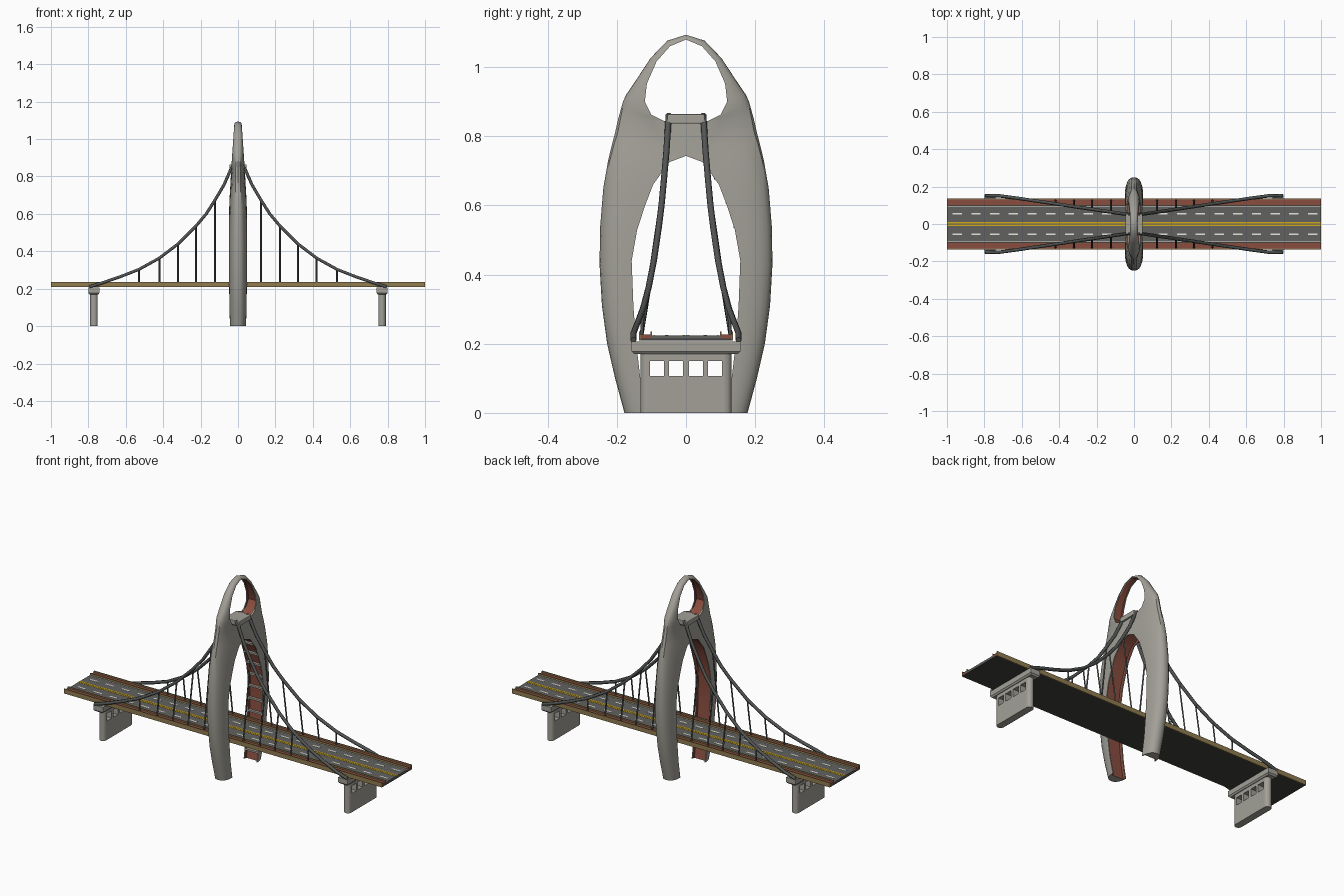
import bpy, bmesh, math
from mathutils import Vector

if "Cube" in bpy.data.objects:
    bpy.data.objects.remove(bpy.data.objects["Cube"])


def mat(name, r, g, b):
    m = bpy.data.materials.new(name)
    m.diffuse_color = (r, g, b, 1)
    m.use_nodes = True
    m.node_tree.nodes["Principled BSDF"].inputs["Base Color"].default_value = m.diffuse_color
    return m


CONCRETE = mat("concrete", .36, .35, .31)
RED = mat("brick_red", .25, .075, .05)
ROAD = mat("asphalt", .12, .12, .115)
UNDER = mat("dark_underside", .05, .05, .048)
STEEL = mat("dark_steel", .085, .09, .09)
YELLOW = mat("yellow_paint", .65, .40, .01)
WHITE = mat("white_paint", .8, .8, .78)
TAN = mat("tan_rail", .28, .20, .08)


def finish(name, bm, *mats):
    me = bpy.data.meshes.new(name)
    bmesh.ops.recalc_face_normals(bm, faces=bm.faces)
    bm.to_mesh(me)
    bm.free()
    for m in mats:
        me.materials.append(m)
    ob = bpy.data.objects.new(name, me)
    bpy.context.collection.objects.link(ob)
    return ob


def smooth(ob, deg=35):
    bpy.ops.object.select_all(action='DESELECT')
    ob.select_set(True)
    bpy.context.view_layer.objects.active = ob
    bpy.ops.object.shade_smooth_by_angle(angle=math.radians(deg))


def boxes(name, m, items, bevel=0):
    """items: (x0, x1, y0, y1, z0, z1)"""
    bm = bmesh.new()
    for x0, x1, y0, y1, z0, z1 in items:
        vs = bmesh.ops.create_cube(bm, size=1)['verts']
        for v in vs:
            v.co = ((x0 + x1) / 2 + v.co.x * (x1 - x0),
                    (y0 + y1) / 2 + v.co.y * (y1 - y0),
                    (z0 + z1) / 2 + v.co.z * (z1 - z0))
    if bevel:
        bmesh.ops.bevel(bm, geom=bm.edges[:], offset=bevel, segments=2,
                        affect='EDGES', profile=.5)
    return finish(name, bm, m)


def tubes(name, m, paths, r, res):
    cu = bpy.data.curves.new(name, 'CURVE')
    cu.dimensions = '3D'
    cu.bevel_depth = r
    cu.bevel_resolution = res
    cu.use_fill_caps = True
    for path in paths:
        sp = cu.splines.new('POLY')
        sp.points.add(len(path) - 1)
        for p, co in zip(sp.points, path):
            p.co = (*co, 1)
    cu.materials.append(m)
    ob = bpy.data.objects.new(name, cu)
    bpy.context.collection.objects.link(ob)
    bpy.ops.object.select_all(action='DESELECT')
    ob.select_set(True)
    bpy.context.view_layer.objects.active = ob
    bpy.ops.object.convert(target='MESH')


def lerp(table, t):
    for (a, va), (b, vb) in zip(table, table[1:]):
        if t <= b:
            return va + (vb - va) * max(0, (t - a) / (b - a))
    return table[-1][1]


# tower: sections from the inner opening edge to the rounded outer edge
SECTIONS = [  # outer y, z, inner y, z
    (.178, 0, .112, 0), (.205, .1, .132, .1), (.228, .2, .145, .21),
    (.243, .31, .152, .31), (.25, .43, .157, .44), (.248, .54, .141, .53),
    (.239, .65, .118, .60), (.225, .73, .095, .66), (.213, .78, .048, .725),
    (.205, .81, 0, .743), (.196, .85, 0, .838), (.189, .875, .06, .842),
    (.182, .90, .10, .862), (.173, .92, .119, .90), (.141, .967, .113, .952),
    (.103, 1.025, .085, 1.016), (.054, 1.076, .046, 1.06), (0, 1.093, 0, 1.079)]
WIDTH = [(0, .043), (.15, .047), (.45, .049), (.65, .047), (.86, .035),
         (1.05, .022), (1.1, .018)]
APEX, FLOOR, M = 9, 10, 6

bm = bmesh.new()
for side in (1, -1):
    rings = []
    for j, (oy, oz, iy, iz) in enumerate(SECTIONS):
        o, i = Vector((oy, oz)), Vector((iy, iz))
        pts = []
        for k in range(2 * M + 1):
            a = math.pi / 2 * k / M
            p = i.lerp(o, math.sin(a))
            c = math.cos(a)
            x = lerp(WIDTH, p.y) * math.copysign(abs(c) ** .8, c)
            pts.append((0 if k == M else x, p.x, p.y))
        d = (o - i).normalized()
        if j == APEX:
            d = Vector((0, 1))
        if j == FLOOR:
            d = Vector((0, -1))
        q = i + d * min(.016, .3 * (o - i).length)
        w = lerp(WIDTH, iz) - .006
        pts += [(-w, *i), (-w, *q), (w, *q), (w, *i)]
        rings.append([bm.verts.new((x, side * y, z)) for x, y, z in pts])
    K = len(rings[0])
    for j in range(len(rings) - 1):
        for k in range(2 * M if j == APEX else K):
            n = (k + 1) % K
            f = bm.faces.new((rings[j][k], rings[j][n],
                              rings[j + 1][n], rings[j + 1][k]))
            f.material_index = int(2 * M + 1 <= k <= 2 * M + 3)
    bm.faces.new(rings[0])
bmesh.ops.remove_doubles(bm, verts=bm.verts, dist=.0003)
smooth(finish("tower", bm, CONCRETE, RED))

# ladder ribs in one leg's inner channel
inner = [(s[3], s[2]) for s in SECTIONS[:APEX]]
ribs = []
for k in range(10):
    z = .05 + .07 * k
    y, w = lerp(inner, z), lerp(WIDTH, z) - .005
    ribs.append((-w, w, y, y + .014, z - .005, z + .005))
boxes("leg_ribs", CONCRETE, ribs)

# cable saddle on the tower
boxes("cable_saddle", CONCRETE, [(-.046, .046, -.054, .054, .836, .864)], .004)

# deck
boxes("deck_underside", UNDER, [(-1, 1, -.131, .131, .209, .215)])
boxes("roadway", ROAD, [(-1, 1, -.1, .1, .215, .2235)])
boxes("walkways", RED, [(-1, 1, min(s * .1, s * .131), max(s * .1, s * .131),
                         .215, .227) for s in (1, -1)])
rails = []
for s in (1, -1):
    for a, b, z0 in ((.131, .136, .209), (.098, .102, .215)):
        rails.append((-1, 1, min(s * a, s * b), max(s * a, s * b), z0, .235))
boxes("deck_rails", TAN, rails)

# road markings
boxes("centre_lines", YELLOW, [(-1, 1, y - .004, y + .004, .222, .2245)
                               for y in (-.006, .006)])
marks = [(-1, 1, y - .002, y + .002, .222, .2245) for y in (-.092, .092)]
for n in range(20):
    x = -.97 + n * .1
    marks += [(x, x + .05, y - .005, y + .005, .222, .2245) for y in (-.055, .055)]
boxes("lane_marks", WHITE, marks)

# piers: rounded shaft with four openings, and a cap tapered below
for s, label in ((-1, "left"), (1, "right")):
    c = s * .77
    x0, x1 = c - .02, c + .02
    edges = [-.112, -.104, -.064, -.049, -.009, .009, .049, .064, .104, .112]
    parts = [(x0, x1, -.112, .112, 0, .107), (x0, x1, -.112, .112, .15, .175)]
    parts += [(x0, x1, edges[n], edges[n + 1], .107, .15) for n in range(0, 10, 2)]
    boxes(label + "_pier_shaft", CONCRETE, parts)
    bm = bmesh.new()
    for e in (-1, 1):
        arc = [(c + .02 * math.cos(a), e * (.112 + .02 * math.sin(a)))
               for a in [math.pi * n / 8 for n in range(9)]]
        lo = [bm.verts.new((x, y, 0)) for x, y in arc]
        hi = [bm.verts.new((x, y, .175)) for x, y in arc]
        for n in range(8):
            bm.faces.new((lo[n], lo[n + 1], hi[n + 1], hi[n]))
        bm.faces.new(lo)
        bm.faces.new(hi)
    smooth(finish(label + "_pier_ends", bm, CONCRETE))
    bm = bmesh.new()
    loops = [[bm.verts.new((c + a * (.03 - t), b * (.157 - t), z))
              for a, b in ((-1, -1), (1, -1), (1, 1), (-1, 1))]
             for z, t in ((.17, .007), (.178, 0), (.206, 0))]
    for lo, hi in zip(loops, loops[1:]):
        for n in range(4):
            bm.faces.new((lo[n], lo[(n + 1) % 4], hi[(n + 1) % 4], hi[n]))
    bm.faces.new(loops[0])
    bm.faces.new(loops[-1])
    finish(label + "_pier_cap", bm, CONCRETE)

# main cables and hangers
CABLE = [(.02, .862), (.04, .835), (.075, .755), (.123, .674), (.17, .60),
         (.225, .535), (.32, .44), (.42, .364), (.53, .303), (.63, .264),
         (.73, .23), (.795, .21)]


def cable_y(x):
    return min(.05 + .148 * max(0, x - .03), .152)


quads = [(a, b) for a in (1, -1) for b in (1, -1)]
tubes("main_cables", STEEL, [[(a * x, b * cable_y(x), z) for x, z in CABLE]
                             for a, b in quads], .009, 1)
tubes("hangers", STEEL, [[(a * x, b * cable_y(x), lerp(CABLE, x)),
                          (a * x, b * .128, .225)]
                         for a, b in quads for x in (.123, .225, .32, .42, .53)],
      .005, 0)
